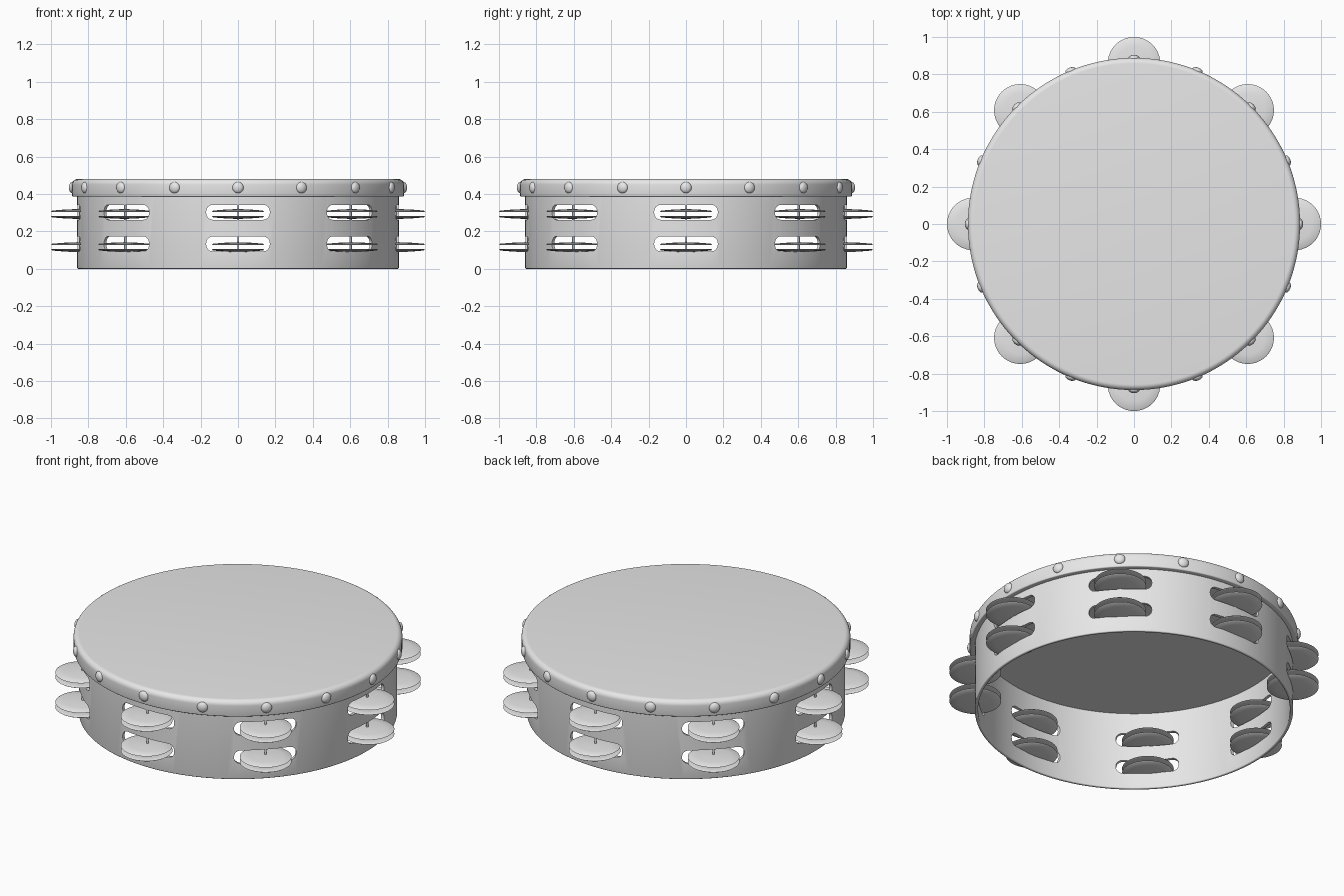
import bpy, bmesh, math
from mathutils import Matrix

if "Cube" in bpy.data.objects:
    bpy.data.objects.remove(bpy.data.objects["Cube"])

grey = bpy.data.materials.new("plain_grey")
grey.diffuse_color = (0.8, 0.8, 0.8, 1)
grey.use_nodes = True
grey.node_tree.nodes["Principled BSDF"].inputs["Base Color"].default_value = grey.diffuse_color


def finish(name, bm, smooth=True):
    bmesh.ops.recalc_face_normals(bm, faces=bm.faces)
    me = bpy.data.meshes.new(name)
    bm.to_mesh(me)
    bm.free()
    me.materials.append(grey)
    ob = bpy.data.objects.new(name, me)
    bpy.context.collection.objects.link(ob)
    if smooth:
        shade(ob)
    return ob


def shade(ob):
    bpy.ops.object.select_all(action='DESELECT')
    ob.select_set(True)
    bpy.context.view_layer.objects.active = ob
    bpy.ops.object.shade_smooth_by_angle(angle=math.radians(35))


def lathe(profile, steps, closed=True):
    """Turn an (r, z) profile about the z axis."""
    bm = bmesh.new()
    vs = [bm.verts.new((r, 0, z)) for r, z in profile]
    pairs = list(zip(vs, vs[1:])) + ([(vs[-1], vs[0])] if closed else [])
    es = [bm.edges.new(p) for p in pairs]
    bmesh.ops.spin(bm, geom=vs + es, cent=(0, 0, 0), axis=(0, 0, 1),
                   angle=2 * math.pi, steps=steps)
    bmesh.ops.remove_doubles(bm, verts=bm.verts, dist=1e-5)
    return bm


def arc(cx, cz, rad, a0, a1, n=6):
    return [(cx + rad * math.cos(math.radians(a0 + (a1 - a0) * i / n)),
             cz + rad * math.sin(math.radians(a0 + (a1 - a0) * i / n))) for i in range(n + 1)]


R = 0.86
ROWS = (0.302, 0.133)        # slot centre heights
SLOT_W, SLOT_H = 0.17, 0.04  # half sizes

# Wooden hoop with softened bottom edges
frame = finish("frame", lathe(
    [(R, 0.472), (0.842, 0.472)] + arc(0.848, 0.006, 0.006, 180, 270, 3)
    + arc(R - 0.006, 0.006, 0.006, 270, 360, 3), 128), False)

# Rounded slots cut through the hoop
bm = bmesh.new()
c = 0.036
outline = (arc(SLOT_W - c, SLOT_H - c, c, 0, 90) + arc(c - SLOT_W, SLOT_H - c, c, 90, 180)
           + arc(c - SLOT_W, c - SLOT_H, c, 180, 270) + arc(SLOT_W - c, c - SLOT_H, c, 270, 360))
for k in range(8):
    rot = Matrix.Rotation(k * math.pi / 4, 4, 'Z')
    for z in ROWS:
        rings = [[bm.verts.new(rot @ Matrix.Translation((r, 0, z)) @ Matrix.Rotation(math.pi / 2, 4, 'Z')
                               @ Matrix.Rotation(math.pi / 2, 4, 'X')
                               @ Matrix.Translation((p[0], p[1], 0)).to_translation())
                  for p in outline] for r in (0.75, 0.95)]
        n = len(outline)
        bm.faces.new(rings[0])
        bm.faces.new(rings[1])
        for i in range(n):
            j = (i + 1) % n
            bm.faces.new((rings[0][i], rings[0][j], rings[1][j], rings[1][i]))
cutter = finish("slot_cutter", bm, False)
cutter.hide_render = True
mod = frame.modifiers.new("slots", 'BOOLEAN')
mod.operation = 'DIFFERENCE'
mod.solver = 'EXACT'
mod.object = cutter
bpy.context.view_layer.objects.active = frame
bpy.ops.object.modifier_apply(modifier=mod.name)
bpy.data.objects.remove(cutter)
shade(frame)

# Drum skin with a folded-down rim
finish("drum_skin", lathe(
    [(0, 0.465), (0.859, 0.465), (0.859, 0.386)] + arc(0.882, 0.392, 0.006, 270, 360, 3)
    + arc(0.858, 0.45, 0.03, 0, 90, 7) + [(0, 0.48)], 128, False))

# Tacks around the rim
for k in range(16):
    bm = bmesh.new()
    bmesh.ops.create_uvsphere(bm, u_segments=20, v_segments=12, radius=0.03)
    bmesh.ops.transform(bm, verts=bm.verts, matrix=Matrix.Rotation(k * math.pi / 8, 4, 'Z')
                        @ Matrix.Translation((0.886, 0, 0.434)) @ Matrix.Diagonal((0.6, 1, 1, 1)))
    finish(f"tack_{k}", bm)

# Jingle pairs on pins, each plate slightly domed outward from the pair
dome = [(0, 0.012), (0.045, 0.011), (0.09, 0.008), (0.134, 0.004), (0.14, 0.0),
        (0.134, -0.003), (0.09, 0.001), (0.045, 0.004), (0, 0.005)]
for k in range(8):
    rot = Matrix.Rotation(k * math.pi / 4, 4, 'Z')
    for row, z in enumerate(ROWS):
        mid = (0.293, 0.116)[row]
        for side, s in (("upper", 1), ("lower", -1)):
            bm = lathe(dome, 48, False)
            bmesh.ops.transform(bm, verts=bm.verts, matrix=rot @ Matrix.Translation((R, 0, mid + s * 0.014))
                                @ Matrix.Diagonal((1, 1, s, 1)))
            finish(f"jingle_{side}_{row}_{k}", bm)
        bm = bmesh.new()
        bmesh.ops.create_cone(bm, cap_ends=True, segments=12, radius1=0.006, radius2=0.006,
                              depth=2 * SLOT_H + 0.02)
        bmesh.ops.transform(bm, verts=bm.verts, matrix=rot @ Matrix.Translation((R - 0.008, 0, z)))
        finish(f"jingle_pin_{row}_{k}", bm)
